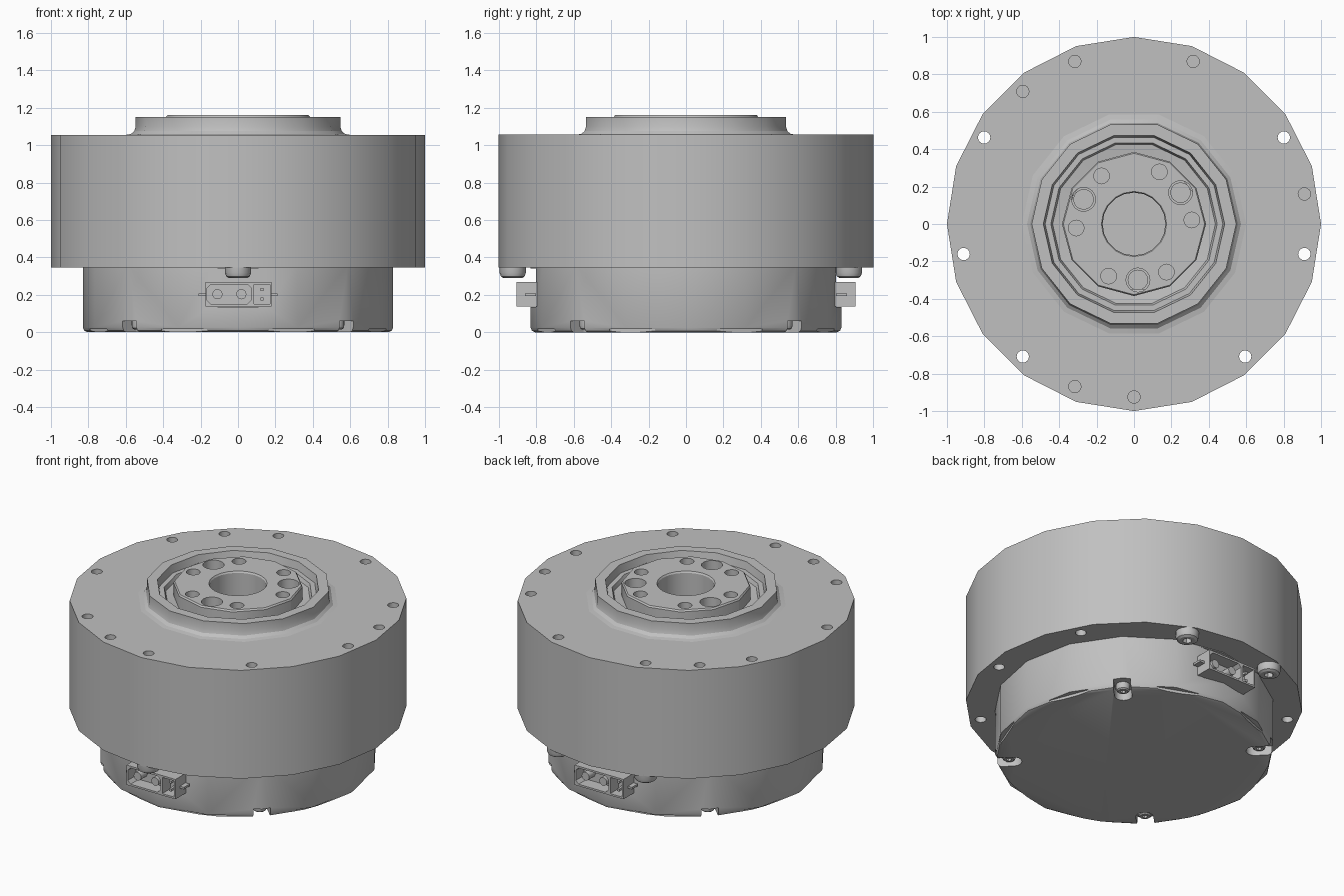
import bpy, bmesh
from math import sin, cos, radians, pi
from mathutils import Matrix, Vector

if "Cube" in bpy.data.objects:
    bpy.data.objects.remove(bpy.data.objects["Cube"], do_unlink=True)

GREY = (0.53, 0.53, 0.53, 1)
metal = bpy.data.materials.new("machined grey")
metal.use_nodes = True
metal.diffuse_color = GREY
metal.node_tree.nodes["Principled BSDF"].inputs["Base Color"].default_value = GREY


def finish(name, bm):
    bmesh.ops.recalc_face_normals(bm, faces=bm.faces)
    mesh = bpy.data.meshes.new(name)
    bm.to_mesh(mesh)
    bm.free()
    mesh.materials.append(metal)
    obj = bpy.data.objects.new(name, mesh)
    bpy.context.collection.objects.link(obj)
    return obj


def lathe(name, profile, sides, at=(0, 0), closed=False):
    """Revolve (radius, z) points about a vertical axis."""
    bm = bmesh.new()
    rings = [[bm.verts.new((at[0] + r * cos(2 * pi * i / sides),
                            at[1] + r * sin(2 * pi * i / sides), z))
              for i in range(sides)] for r, z in profile]
    pairs = list(zip(rings, rings[1:]))
    if closed:
        pairs.append((rings[-1], rings[0]))
    else:
        bm.faces.new(rings[0])
        bm.faces.new(rings[-1])
    for a, b in pairs:
        for i in range(sides):
            j = (i + 1) % sides
            bm.faces.new((a[i], a[j], b[j], b[i]))
    return finish(name, bm)


def post(name, r, z0, z1, at=(0, 0), sides=16):
    return lathe(name, [(r, z0), (r, z1)], sides, at)


def box(name, low, high, turn=0, chamfer=0):
    """Box between two corners, turned about z; chamfer trims edges along y."""
    low, high = Vector(low), Vector(high)
    bm = bmesh.new()
    bmesh.ops.create_cube(bm, size=1, matrix=Matrix.Translation((low + high) / 2)
                          @ Matrix.Diagonal((*(high - low), 1)))
    if chamfer:
        edges = [e for e in bm.edges
                 if abs(e.verts[0].co.y - e.verts[1].co.y) > 1e-4]
        bmesh.ops.bevel(bm, geom=edges, offset=chamfer, segments=1, affect='EDGES')
    bmesh.ops.rotate(bm, verts=bm.verts, matrix=Matrix.Rotation(radians(turn), 3, 'Z'))
    return finish(name, bm)


def cut(target, cutters):
    for c in cutters:
        mod = target.modifiers.new("cut", 'BOOLEAN')
        mod.operation, mod.solver, mod.object = 'DIFFERENCE', 'EXACT', c
        bpy.context.view_layer.objects.active = target
        with bpy.context.temp_override(object=target, active_object=target):
            bpy.ops.object.modifier_apply(modifier=mod.name)
        bpy.data.objects.remove(c, do_unlink=True)


def polar(r, deg):
    return (r * cos(radians(deg)), r * sin(radians(deg)))


# Main housing with rim holes and a central bore
housing = lathe("housing", [(1, 0.345), (1, 1.055)], 20)
through = [30, 150, 190, 350, 230, 310]
blind = [130, 10, 250]
bolted = [70, 110, 270]
cutters = [post("cutter", 0.033, 0.2, 1.2, polar(0.925, a)) for a in through]
cutters += [post("cutter", 0.033, 0.85, 1.2, polar(0.925, a)) for a in blind + bolted]
cutters.append(post("cutter", 0.365, 0.6, 1.2, sides=12))
cut(housing, cutters)

# Raised collar with a flared foot and a stepped groove inside
lathe("collar", [(0.36, 1.03), (0.6, 1.03), (0.6, 1.055), (0.572, 1.06), (0.555, 1.075),
                 (0.547, 1.1), (0.547, 1.15), (0.485, 1.15), (0.475, 1.1),
                 (0.445, 1.1), (0.435, 1.075), (0.36, 1.065)], 14, closed=True)

# Output hub: centre bore, six small holes, three large ones with sunk screws
hub = lathe("output_hub", [(0.385, 0.58), (0.385, 1.15), (0.378, 1.16)], 12)
cutters = [lathe("cutter", [(0.168, 0.65), (0.168, 1.15), (0.18, 1.17)], 20)]
cutters += [post("cutter", 0.042, 1.0, 1.2, polar(0.31, 4 + 60 * k)) for k in range(6)]
cutters += [post("cutter", 0.064, 1.0, 1.2, polar(0.3, 34 + 120 * k)) for k in range(3)]
cut(hub, cutters)
for k in range(3):
    post("hub_screw", 0.055, 0.98, 1.09, polar(0.3, 34 + 120 * k))

# Lower cover with corner notches, rim slots and flat connector pockets
cover = lathe("lower_cover", [(0.805, 0), (0.822, 0.008), (0.83, 0.025), (0.83, 0.36)], 16)
cutters = []
for a in range(45, 360, 90):
    cutters.append(box("cutter", (0.72, -0.052, -0.1), (1, 0.052, 0.06), a))
    cutters.append(post("cutter", 0.052, -0.1, 0.06, polar(0.72, a)))
    for s in (-24, 24):
        cutters.append(box("cutter", (0.795, -0.13, -0.1), (1, 0.13, 0.018), a + s))
for a in (0, 180):
    cutters.append(box("cutter", (-0.21, -1, 0.135), (0.21, -0.8, 0.34), a))
cut(cover, cutters)


def screw(name, r, z, h, at):
    """Rounded head hanging below height z, with a hexagonal socket."""
    head = lathe(name, [(r, z + 0.02), (r, z - h * 0.5), (r * 0.9, z - h * 0.85),
                        (r * 0.7, z - h)], 16, at)
    cut(head, [post("cutter", r * 0.4, z - h - 0.1, z - h * 0.4, at, 6)])
    return head


for a in range(45, 360, 90):
    screw("cover_screw", 0.042, 0.06, 0.045, polar(0.745, a))
for a in bolted:
    screw("flange_screw", 0.07, 0.345, 0.055, polar(0.925, a))

# Front and back connectors, each with two round pins and two small pins
for a in (0, 180):
    shell = box("connector_shell", (-0.175, -0.905, 0.138), (0.18, -0.78, 0.268), a)
    cut(shell, [box("cutter", (-0.165, -1, 0.15), (0.07, -0.82, 0.256), a, 0.02),
                box("cutter", (0.085, -1, 0.15), (0.17, -0.82, 0.256), a)])
    for side in (-1, 1):
        box("connector_tab", (side * 0.19 - 0.02, -0.86, 0.193),
            (side * 0.19 + 0.02, -0.8, 0.207), a)
    for x in (-0.11, 0.018):
        pin = post("round_pin", 0.027, 0.81, 0.885, (x, 0.203))
        pin.data.transform(Matrix.Rotation(radians(a), 4, 'Z')
                           @ Matrix.Rotation(pi / 2, 4, 'X'))
    for z in (0.177, 0.229):
        box("small_pin", (0.12, -0.885, z - 0.008), (0.136, -0.81, z + 0.008), a)

# Smooth round walls, keep machined edges sharp
bpy.ops.object.select_all(action='DESELECT')
for obj in bpy.context.collection.objects:
    if obj.type == 'MESH' and metal.name in obj.data.materials:
        obj.select_set(True)
        bpy.context.view_layer.objects.active = obj
bpy.ops.object.shade_smooth_by_angle(angle=radians(30))
